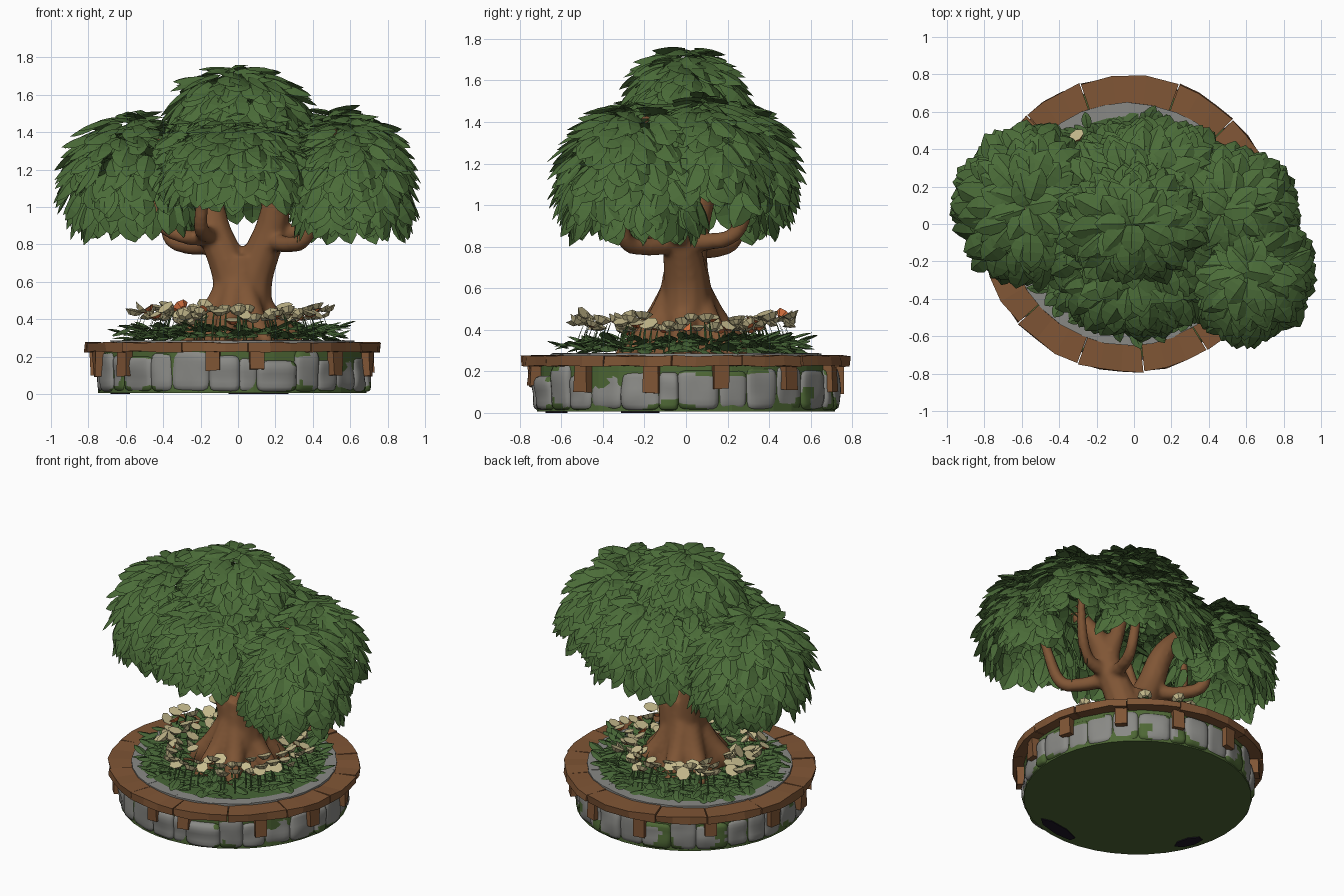
import bpy, bmesh, math, random
from mathutils import Vector, Matrix, noise

random.seed(7)
old = bpy.data.objects.get("Cube")
if old:
    bpy.data.objects.remove(old, do_unlink=True)
CX = -0.03  # planter centre
UP = Vector((0, 0, 1))


def material(name, r, g, b):
    m = bpy.data.materials.new(name)
    m.use_nodes = True
    m.diffuse_color = (r, g, b, 1)
    bsdf = m.node_tree.nodes["Principled BSDF"]
    bsdf.inputs["Base Color"].default_value = (r, g, b, 1)
    bsdf.inputs["Roughness"].default_value = 0.9
    return m


LEAF = material("leaf green", 0.07, 0.15, 0.04)
BUSH = material("undergrowth green", 0.062, 0.13, 0.037)
MOSS = material("moss green", 0.075, 0.135, 0.035)
BARK = material("bark brown", 0.215, 0.092, 0.036)
STONE = material("stone grey", 0.25, 0.25, 0.235)
CREAM = material("cream petal", 0.57, 0.5, 0.27)
ORANGE = material("orange petal", 0.7, 0.17, 0.05)
DARK = material("dark hollow", 0.012, 0.008, 0.018)


def finish(bm, name, mats, smooth=False):
    me = bpy.data.meshes.new(name)
    bm.to_mesh(me)
    bm.free()
    for m in mats:
        me.materials.append(m)
    for p in me.polygons:
        p.use_smooth = smooth
    ob = bpy.data.objects.new(name, me)
    bpy.context.scene.collection.objects.link(ob)
    return ob


def polar(r, a, z=0.0):
    return Vector((CX + r * math.cos(a), r * math.sin(a), z))


def add_leaf(bm, base, tip_dir, normal, length, half, mat=0):
    """Cupped leaf: a raised midrib and a drooping point."""
    d = tip_dir.normalized()
    side = d.cross(normal).normalized()
    n = side.cross(d).normalized()
    rows = []
    for t, w in ((0, 0.5), (0.25, 0.95), (0.55, 1), (0.8, 0.65), (1, 0.04)):
        mid = base + d * (t * length) - n * (0.3 * length * t * t)
        edge = mid - n * (0.35 * half * w)
        rows.append([bm.verts.new(p) for p in (edge - side * half * w, mid, edge + side * half * w)])
    for a, b in zip(rows, rows[1:]):
        for i in (0, 1):
            bm.faces.new((a[i], a[i + 1], b[i + 1], b[i])).material_index = mat


def catmull(pts, steps=6):
    """Smooth path through 4D points (x, y, z, radius)."""
    v = [Vector(p) for p in pts]
    v = [v[0] * 2 - v[1]] + v + [v[-1] * 2 - v[-2]]
    out = []
    for a, b, c, d in zip(v, v[1:], v[2:], v[3:]):
        for k in range(steps):
            t = k / steps
            out.append(0.5 * (2 * b + (c - a) * t + (2 * a - 5 * b + 4 * c - d) * t * t
                              + (3 * b - a - 3 * c + d) * t ** 3))
    return out + [v[-2]]


def add_tube(bm, pts, sides=10):
    path = catmull(pts)
    rings = []
    for i, p in enumerate(path):
        t = (path[min(i + 1, len(path) - 1)] - path[max(i - 1, 0)]).to_3d().normalized()
        u = t.cross(Vector((0.31, 0.95, 0.1))).normalized()
        w = t.cross(u)
        rings.append([bm.verts.new(p.to_3d() + p.w * (u * math.cos(a) + w * math.sin(a)))
                      for a in (math.tau * k / sides for k in range(sides))])
    for a, b in zip(rings, rings[1:]):
        for k in range(sides):
            j = (k + 1) % sides
            bm.faces.new((a[k], a[j], b[j], b[k]))
    bm.faces.new(rings[0][::-1])
    bm.faces.new(rings[-1])


# Trunk, roots and branches, fused into one organic surface
bm = bmesh.new()
add_tube(bm, [(0, 0, .27, .24), (0, 0, .42, .18), (.02, 0, .6, .125), (.02, 0, .74, .1)], 16)
limbs = (
    [(-.02, 0, .4, .13), (-.03, 0, .62, .11), (-.12, .02, .86, .09), (-.19, .08, 1.1, .07), (-.45, .1, 1.4, .03)],
    [(.06, 0, .4, .13), (.08, 0, .62, .11), (.17, -.03, .86, .09), (.25, -.08, 1.1, .07), (.52, -.2, 1.42, .03)],
    [(-.12, .02, .8, .05), (-.26, .14, .79, .045), (-.37, .24, .85, .04), (-.38, .26, 1.1, .03)],
    [(.16, -.03, .82, .05), (.28, -.2, .8, .045), (.37, -.3, .85, .04), (.48, -.33, 1.15, .03)],
    [(-.13, .02, .84, .05), (-.28, -.08, .84, .04), (-.42, -.04, .92, .035), (-.44, -.04, 1.15, .03)],
    [(.18, -.03, .84, .05), (.34, -.03, .88, .04), (.44, .02, 1.0, .035), (.52, .1, 1.25, .025)],
    [(.2, 0, .95, .06), (.12, 0, 1.2, .045), (.02, 0, 1.6, .025)],
    [(.17, 0, .82, .05), (.22, .2, .84, .04), (.24, .28, .95, .035), (.2, .28, 1.2, .03)],
    [(-.13, 0, .84, .05), (-.2, -.2, .9, .04), (-.16, -.28, 1.2, .03)],
)
for limb in limbs:
    add_tube(bm, limb)
for i in range(7):
    a = math.tau * i / 7 + random.uniform(-.2, .2)
    c, s = math.cos(a), math.sin(a)
    add_tube(bm, [(.06 * c, .06 * s, .58, .07), (.15 * c, .15 * s, .43, .07), (.25 * c, .25 * s, .33, .06),
                  (.34 * c, .34 * s, .27, .03)])
tree = finish(bm, "trunk_and_branches", [BARK], True)
rm = tree.modifiers.new("fuse", "REMESH")
rm.mode, rm.voxel_size, rm.use_smooth_shade = "VOXEL", 0.016, True
sm = tree.modifiers.new("soften", "SMOOTH")
sm.factor, sm.iterations = 0.5, 5

# Foliage domes shingled with spreading leaves: name, centre, radii, lowest height, count
lobes = (
    ("crown_foliage", (0, 0, 1.47), (.36, .28, .29), -.25, 150),
    ("middle_foliage", (0, 0, 1.2), (.48, .48, .35), -.2, 230),
    ("right_foliage", (-.56, .1, 1.11), (.37, .4, .4), -.5, 250),
    ("left_foliage", (.61, -.25, 1.09), (.32, .36, .4), -.5, 230),
    ("left_back_foliage", (.5, .08, 1.17), (.35, .3, .35), -.3, 170),
    ("front_foliage", (0, -.3, 1.13), (.4, .28, .32), -.25, 170),
    ("back_foliage", (.1, .26, 1.12), (.42, .27, .36), -.35, 180),
)


def depth(p, lobe):
    return Vector([(p[k] - lobe[1][k]) / lobe[2][k] for k in range(3)]).length


for lobe in lobes:
    name, centre, rad, low, count = lobe
    bm = bmesh.new()
    for scale, num in ((1, count), (.82, count // 2)):
        for i in range(num):
            h = 1 - (1 - low) * (i + .5) / num
            a = i * 2.39996 + random.uniform(-.3, .3)
            q = math.sqrt(1 - h * h)
            u = Vector((q * math.cos(a), q * math.sin(a), h))
            size = scale * random.uniform(.95, 1.06)
            p = Vector([centre[k] + u[k] * rad[k] * size for k in range(3)])
            if any(depth(p, o) < .8 * scale for o in lobes if o is not lobe):
                continue
            n = Vector([u[k] / rad[k] for k in range(3)]).normalized()
            # Lower leaves hang, upper ones fan outwards
            axis = (n + UP * .6).normalized()
            down = (axis * axis.z - UP).normalized() + n * random.uniform(.25, .65)
            down += axis.cross(UP) * random.uniform(-.6, .6)
            twist = n.cross(down) * random.uniform(-.35, .35)
            add_leaf(bm, p - down * .05, down, axis + twist, random.uniform(.14, .18), random.uniform(.052, .07))
    finish(bm, name, [LEAF])

# Undergrowth around the roots
bm = bmesh.new()
for i in range(330):
    a, r = random.uniform(0, math.tau), math.sqrt(random.uniform(.05, .32))
    out = polar(1, a + random.uniform(-1, 1)) - Vector((CX, 0, 0))
    lift = random.uniform(-.1, .8)
    add_leaf(bm, polar(r, a, random.uniform(.3, .36)), out + UP * lift, UP - out * .4,
             random.uniform(.08, .12), random.uniform(.025, .042))
finish(bm, "undergrowth", [BUSH])

# Blossoms: broad tilted cups on thin stems
bm = bmesh.new()
for i in range(95):
    a, r = i * 2.39996, math.sqrt(random.uniform(.07, .3))
    top = polar(r, a, random.uniform(.37, .42) + .16 * max(0, r - .2))
    rot = Matrix.Rotation(random.uniform(.2, 1), 4, (math.sin(a), -math.cos(a), random.uniform(-.6, .6)))
    rot = rot if i % 3 else rot.inverted()
    size = random.uniform(.034, .05)
    kind = 1 if i % 6 == 0 else 0
    start = len(bm.faces)
    bmesh.ops.create_cone(bm, cap_ends=True, segments=7, radius1=size * .45, radius2=size, depth=size * .55,
                          matrix=Matrix.Translation(top) @ rot)
    bm.faces.ensure_lookup_table()
    for f in bm.faces[start:]:
        f.material_index = kind
    add_leaf(bm, polar(r, a, .29), top - polar(r, a, .29), polar(1, a), top.z - .29, .006, 2)
finish(bm, "blossoms", [CREAM, ORANGE, BUSH])


def ring_block(bm, a0, a1, r0, r1, z0, z1, cuts=1, jitter=0.0):
    """Curved block between two angles and two radii."""
    secs = []
    for k in range(cuts + 1):
        a = a0 + (a1 - a0) * k / cuts
        secs.append([bm.verts.new(polar(r + random.uniform(-jitter, jitter), a,
                                        z + random.uniform(-jitter, jitter) * .6))
                     for r, z in ((r0, z0), (r1, z0), (r1, z1), (r0, z1))])
    for s, t in zip(secs, secs[1:]):
        for k in range(4):
            j = (k + 1) % 4
            bm.faces.new((s[k], t[k], t[j], s[j]))
    bm.faces.new(secs[0])
    bm.faces.new(secs[-1][::-1])


# Wooden rim of separate planks
bm = bmesh.new()
joints = [-138, -110, -84, -58, -30, -5, 20, 45, 70, 109, 133, 160, 190, 222]
for a, b in zip(joints, joints[1:]):
    ring_block(bm, math.radians(a + .2), math.radians(b - .2), .63, .792, .225, .275, 3, .008)
bmesh.ops.recalc_face_normals(bm, faces=bm.faces)
finish(bm, "wooden_rim", [BARK])

# Brackets under the rim
bm = bmesh.new()
for deg in (13, 42, 70, 100, 135, 170, 195, 219, 262, 280, 318, 347):
    a = math.radians(deg)
    ring_block(bm, a - .05, a + .05, .66, .765, .11 + random.uniform(-.02, .02), .235, 1, .008)
bmesh.ops.recalc_face_normals(bm, faces=bm.faces)
finish(bm, "rim_brackets", [BARK])

# Rounded wall stones with moss creeping over their edges
bm = bmesh.new()
edges = [math.tau * (i + random.uniform(-.25, .25)) / 28 for i in range(28)]
edges.append(edges[0] + math.tau)
for a0, a1 in zip(edges, edges[1:]):
    block = bmesh.new()
    bmesh.ops.create_cube(block, size=2)
    bmesh.ops.subdivide_edges(block, edges=block.edges[:], cuts=6, use_grid_fill=True)
    height = random.uniform(.165, .225)
    out = random.uniform(.725, .75)
    copies = {}
    for v in block.verts:
        p = v.co / (sum(abs(c) ** 6 for c in v.co) ** (1 / 6))
        ang = (a0 + a1) / 2 + p.x * (a1 - a0) * .53
        r = out - .07 + p.y * .07 + noise.noise(Vector((ang * 5, p.z, p.y))) * .014
        copies[v] = bm.verts.new(polar(r, ang, .012 + (p.z + 1) / 2 * height))
    for f in block.faces:
        g = bm.faces.new([copies[v] for v in f.verts])
        c = g.calc_center_median()
        rim = abs(f.calc_center_median().z) ** 3
        g.material_index = int(noise.noise(c * 5) + rim * .5 > .42)
    block.free()
bmesh.ops.recalc_face_normals(bm, faces=bm.faces)
finish(bm, "wall_stones", [STONE, MOSS], True)

# Mossy core with the flat underside, soil bed and stone inner lip
for name, mat, radius, z0, z1 in (("mossy_base", MOSS, .718, .006, .235), ("planting_bed", BUSH, .6, .2, .284)):
    bm = bmesh.new()
    bmesh.ops.create_cone(bm, cap_ends=True, segments=40, radius1=radius, radius2=radius, depth=z1 - z0,
                          matrix=Matrix.Translation((CX, 0, (z0 + z1) / 2)))
    finish(bm, name, [mat])
bm = bmesh.new()
for i in range(16):
    ring_block(bm, math.tau * i / 16, math.tau * (i + 1) / 16, .575, .65, .2, .286, 2, .004)
bmesh.ops.recalc_face_normals(bm, faces=bm.faces)
finish(bm, "stone_lip", [STONE])

# Dark hollows on the underside
bm = bmesh.new()
for deg, half in ((200, .1), (282, .17)):
    a = math.radians(deg)
    place = Matrix.Translation(polar(.64, a, .004)) @ Matrix.Rotation(a, 4, "Z") @ Matrix.Diagonal((.045, half, 1, 1))
    bmesh.ops.create_cone(bm, cap_ends=True, segments=7, radius1=1, radius2=1, depth=.008, matrix=place)
finish(bm, "underside_hollows", [DARK])
